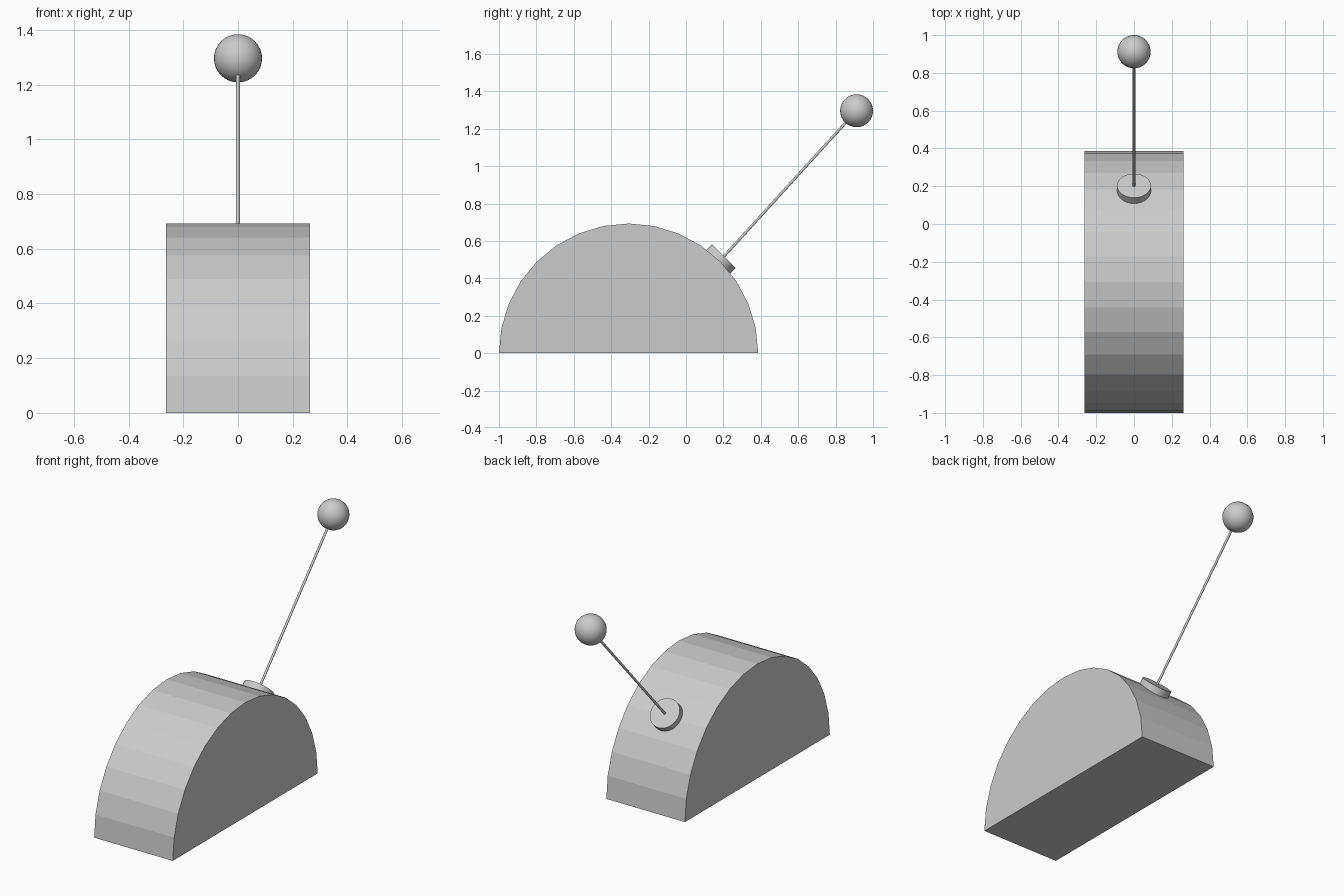
import bpy, bmesh, math
from mathutils import Vector

if "Cube" in bpy.data.objects:
    bpy.data.objects.remove(bpy.data.objects["Cube"])

grey = bpy.data.materials.new("light_grey")
grey.diffuse_color = (0.6, 0.6, 0.6, 1)
grey.use_nodes = True
grey.node_tree.nodes["Principled BSDF"].inputs["Base Color"].default_value = grey.diffuse_color


def smooth(ob):
    bpy.ops.object.select_all(action='DESELECT')
    ob.select_set(True)
    bpy.context.view_layer.objects.active = ob
    bpy.ops.object.shade_smooth_by_angle(angle=math.radians(40))


def rod(name, a, b, radius, sides):
    """Cylinder from point a to point b."""
    a, b = Vector(a), Vector(b)
    bpy.ops.mesh.primitive_cylinder_add(vertices=sides, radius=radius,
                                        depth=(b - a).length, location=(a + b) / 2)
    ob = bpy.context.object
    ob.name = name
    ob.rotation_euler = (b - a).to_track_quat('Z', 'Y').to_euler()
    ob.data.materials.append(grey)
    smooth(ob)
    return ob


# Half-round body: faceted arc extruded across x
R, CY, HALF, SEGS = 0.693, -0.307, 0.263, 16
bm = bmesh.new()
arc = [bm.verts.new((-HALF, CY + R * math.cos(math.pi * i / SEGS),
                     R * math.sin(math.pi * i / SEGS))) for i in range(SEGS + 1)]
side = bm.faces.new(arc)
ext = bmesh.ops.extrude_face_region(bm, geom=[side], use_keep_orig=True)
moved = [g for g in ext["geom"] if isinstance(g, bmesh.types.BMVert)]
bmesh.ops.translate(bm, verts=moved, vec=(2 * HALF, 0, 0))
bmesh.ops.recalc_face_normals(bm, faces=bm.faces)
mesh = bpy.data.meshes.new("half_round_body")
bm.to_mesh(mesh)
bm.free()
mesh.materials.append(grey)
bpy.context.collection.objects.link(bpy.data.objects.new("half_round_body", mesh))

# Mounting disc on the curved surface
rod("mounting_disc", (0, 0.171, 0.487), (0, 0.203, 0.519), 0.09, 32)

# Thin stem and ball on its end
BALL = (0, 0.912, 1.296)
rod("stem", (0, 0.196, 0.51), BALL, 0.007, 16)
bpy.ops.mesh.primitive_uv_sphere_add(segments=32, ring_count=16, radius=0.088, location=BALL)
ball = bpy.context.object
ball.name = "ball"
ball.data.materials.append(grey)
smooth(ball)
